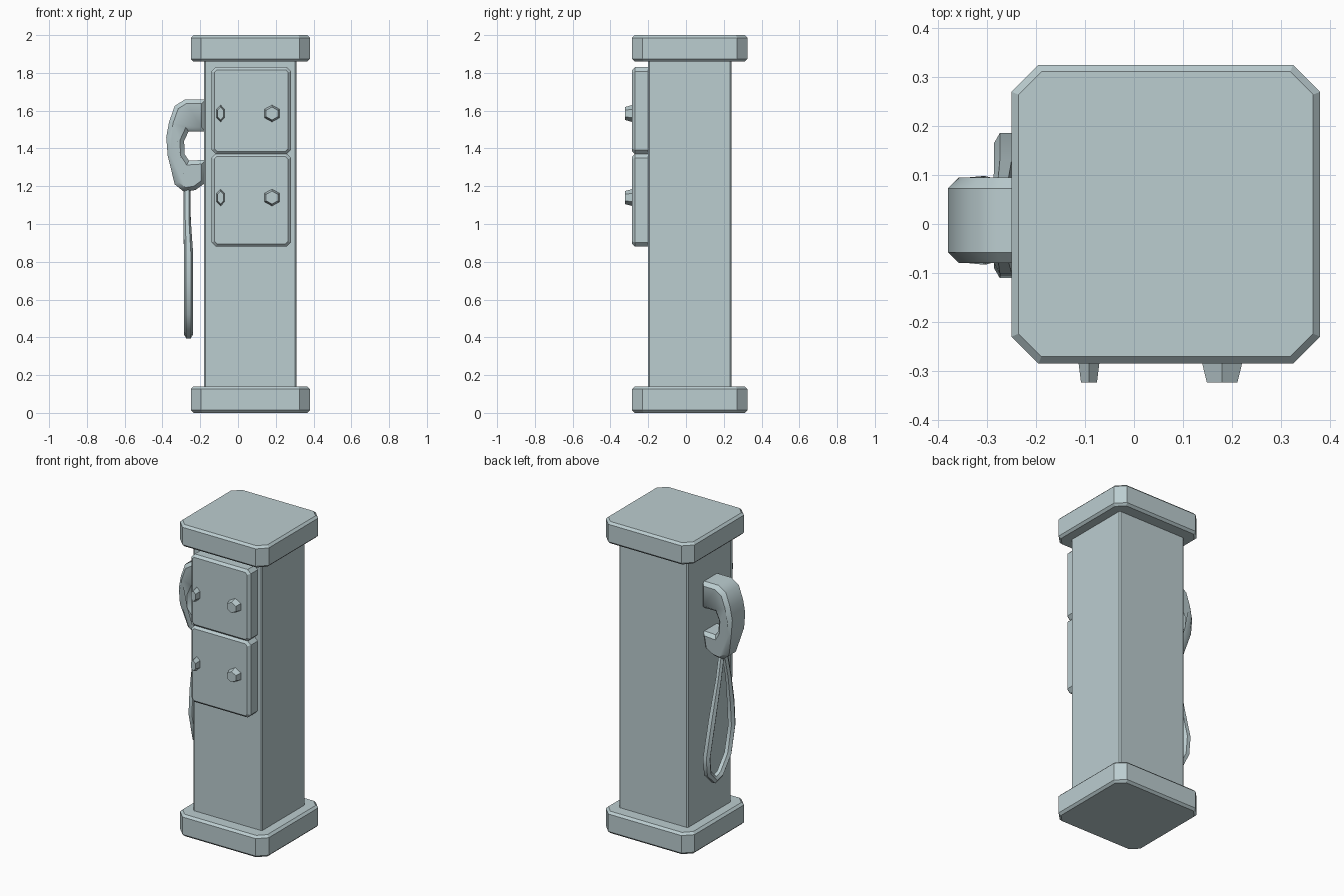
import bpy
import bmesh
import math
from mathutils import Matrix, Vector

old = bpy.data.objects.get("Cube")
if old:
    bpy.data.objects.remove(old, do_unlink=True)

# Single painted finish
paint = bpy.data.materials.new("pale blue grey")
paint.use_nodes = True
COLOUR = (0.50, 0.61, 0.63, 1)
paint.diffuse_color = COLOUR
paint.node_tree.nodes["Principled BSDF"].inputs["Base Color"].default_value = COLOUR


def finish(name, bm, angle=30):
    bmesh.ops.recalc_face_normals(bm, faces=bm.faces)
    mesh = bpy.data.meshes.new(name)
    bm.to_mesh(mesh)
    bm.free()
    mesh.materials.append(paint)
    ob = bpy.data.objects.new(name, mesh)
    bpy.context.collection.objects.link(ob)
    bpy.ops.object.select_all(action="DESELECT")
    ob.select_set(True)
    bpy.context.view_layer.objects.active = ob
    bpy.ops.object.shade_smooth_by_angle(angle=math.radians(angle))
    return ob


def bevel(bm, edges, width, segments=1):
    bmesh.ops.bevel(bm, geom=list(edges), offset=width, segments=segments,
                    affect="EDGES", clamp_overlap=True)


def box(name, low, high, axis, corner, rim):
    """Box with chamfered corners along one axis, then a softer chamfer on the rims."""
    bm = bmesh.new()
    low, high = Vector(low), Vector(high)
    size = high - low
    bmesh.ops.create_cube(bm, size=1, matrix=Matrix.Translation((low + high) / 2)
                          @ Matrix.Diagonal((*size, 1)))

    def along(e):
        d = (e.verts[1].co - e.verts[0].co).normalized()
        return abs(d[axis]) > 0.9
    bevel(bm, [e for e in bm.edges if along(e)], corner)
    if rim:
        bevel(bm, [e for e in bm.edges if not along(e)], rim)
    return finish(name, bm)


# Pillar with matching plinth and cap
box("pillar", (-0.18, -0.20, 0.10), (0.31, 0.24, 1.90), 2, 0.008, 0)
box("plinth", (-0.25, -0.285, 0), (0.38, 0.325, 0.14), 2, 0.055, 0.014)
box("cap", (-0.25, -0.285, 1.86), (0.38, 0.325, 2.0), 2, 0.055, 0.014)

# Front panels, each with a narrow and a wide knob
for label, bottom, top, knob_z in (("lower", 0.88, 1.372, 1.14), ("upper", 1.37, 1.83, 1.585)):
    box(label + "_panel", (-0.14, -0.285, bottom), (0.28, -0.18, top), 1, 0.022, 0.015)
    for kind, x, width in (("narrow", -0.092, 0.52), ("wide", 0.18, 1)):
        bm = bmesh.new()
        bmesh.ops.create_cone(bm, cap_ends=True, segments=6, radius1=0.050, radius2=0.036,
                              depth=0.05,
                              matrix=Matrix.Translation((x, -0.299, knob_z))
                              @ Matrix.Diagonal((width, 1, 0.95, 1))
                              @ Matrix.Rotation(math.pi / 2, 4, "X"))
        finish(f"{label}_{kind}_knob", bm)

# Handset: a C-shaped profile given thickness, narrowing toward its foot
PROFILE = [(-0.17, 1.66), (-0.28, 1.66), (-0.335, 1.625), (-0.365, 1.54), (-0.38, 1.46),
           (-0.372, 1.36), (-0.335, 1.21), (-0.285, 1.17), (-0.225, 1.18), (-0.17, 1.22),
           (-0.17, 1.34), (-0.26, 1.335), (-0.283, 1.37), (-0.285, 1.44), (-0.262, 1.49),
           (-0.17, 1.49)]
bm = bmesh.new()
face = bm.faces.new([bm.verts.new((x, -0.08, z)) for x, z in PROFILE])
extruded = bmesh.ops.extrude_face_region(bm, geom=[face])
bmesh.ops.translate(bm, vec=(0, 0.175, 0),
                    verts=[g for g in extruded["geom"] if isinstance(g, bmesh.types.BMVert)])
for v in bm.verts:
    if v.co.z < 1.35:
        narrow = 1 - 0.45 * (1.35 - v.co.z) / 0.18
        v.co.y = 0.0075 + (v.co.y - 0.0075) * narrow
bm.normal_update()
bevel(bm, [e for e in bm.edges if abs(e.verts[0].co.y - e.verts[1].co.y) < 0.06], 0.022)
finish("handset", bm, 40)

# Hose: a teardrop loop hanging from the handset foot
LOOP = [(0.02, 1.22), (0.055, 1.05), (0.11, 0.80), (0.165, 0.58), (0.155, 0.48),
        (0.09, 0.415), (0.03, 0.43), (-0.05, 0.53), (-0.09, 0.70), (-0.08, 0.85),
        (-0.045, 1.03), (0, 1.22)]
curve = bpy.data.curves.new("hose", "CURVE")
curve.dimensions = "3D"
curve.bevel_depth = 0.024
curve.bevel_resolution = 1
curve.use_fill_caps = True
spline = curve.splines.new("POLY")
spline.points.add(len(LOOP) - 1)
for point, (y, z) in zip(spline.points, LOOP):
    point.co = (-0.262 - 0.008 * (z > 0.9), y, z, 1)
    point.radius = 0.8 if z > 0.9 else 1
hose = bpy.data.objects.new("hose", curve)
bpy.context.collection.objects.link(hose)
curve.materials.append(paint)
bpy.ops.object.select_all(action="DESELECT")
hose.select_set(True)
bpy.context.view_layer.objects.active = hose
bpy.ops.object.convert(target="MESH")
bpy.ops.object.shade_smooth_by_angle(angle=math.radians(50))
